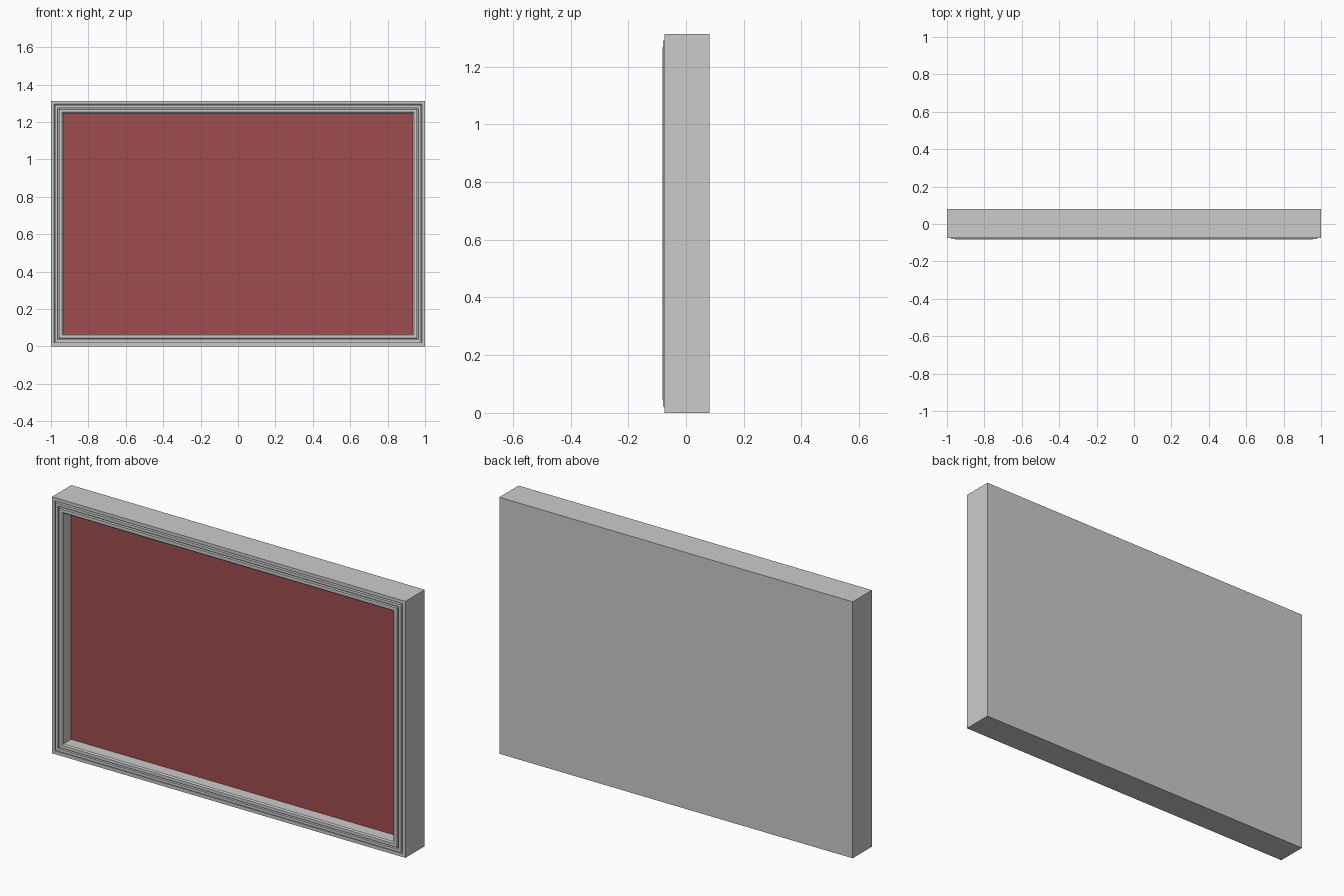
import bpy, bmesh

if "Cube" in bpy.data.objects:
    bpy.data.objects.remove(bpy.data.objects["Cube"])

W, H = 1.0, 1.312          # half width, height
BACK, FACE, PANEL = 0.081, -0.075, -0.015


def rect_ring(bm, inset, y):
    """Rectangle of four vertices, inset from the outer edge."""
    x, z0, z1 = W - inset, inset, H - inset
    return [bm.verts.new(c) for c in ((-x, y, z0), (x, y, z0), (x, y, z1), (-x, y, z1))]


def make_object(name, bm):
    bmesh.ops.recalc_face_normals(bm, faces=bm.faces)
    mesh = bpy.data.meshes.new(name)
    bm.to_mesh(mesh)
    bm.free()
    obj = bpy.data.objects.new(name, mesh)
    bpy.context.collection.objects.link(obj)
    return obj


# Frame: mitred moulding profile (inset, y) swept round the rectangle, closed at the back
profile = [
    (0.000, BACK), (0.000, FACE),                                     # outer side
    (0.017, FACE), (0.018, -0.068), (0.021, -0.068), (0.022, -0.080),  # groove, first bead
    (0.036, -0.080), (0.037, -0.070), (0.043, -0.070), (0.044, -0.082),  # groove, second bead
    (0.060, -0.082), (0.066, -0.076),                                 # inner lip
    (0.066, PANEL),                                                   # recess wall
]
bm = bmesh.new()
rings = [rect_ring(bm, *p) for p in profile]
for a, b in zip(rings, rings[1:]):
    for i in range(4):
        j = (i + 1) % 4
        bm.faces.new((a[i], a[j], b[j], b[i]))
bm.faces.new(rings[0])
bm.faces.new(rings[-1])    # recess floor, replaced by the panel below
bmesh.ops.recalc_face_normals(bm, faces=bm.faces)
bm.faces.ensure_lookup_table()
bmesh.ops.delete(bm, geom=[bm.faces[-1]], context='FACES_ONLY')
mesh = bpy.data.meshes.new("frame")
bm.to_mesh(mesh)
bm.free()
bpy.context.collection.objects.link(bpy.data.objects.new("frame", mesh))

# Red panel at the bottom of the recess
bm = bmesh.new()
bm.faces.new(rect_ring(bm, 0.066, PANEL))
panel = make_object("panel", bm)
if panel.data.polygons[0].normal.y > 0:
    panel.data.flip_normals()
red = bpy.data.materials.new("red")
red.diffuse_color = (0.35, 0.075, 0.075, 1)
red.use_nodes = True
red.node_tree.nodes["Principled BSDF"].inputs["Base Color"].default_value = red.diffuse_color
panel.data.materials.append(red)
